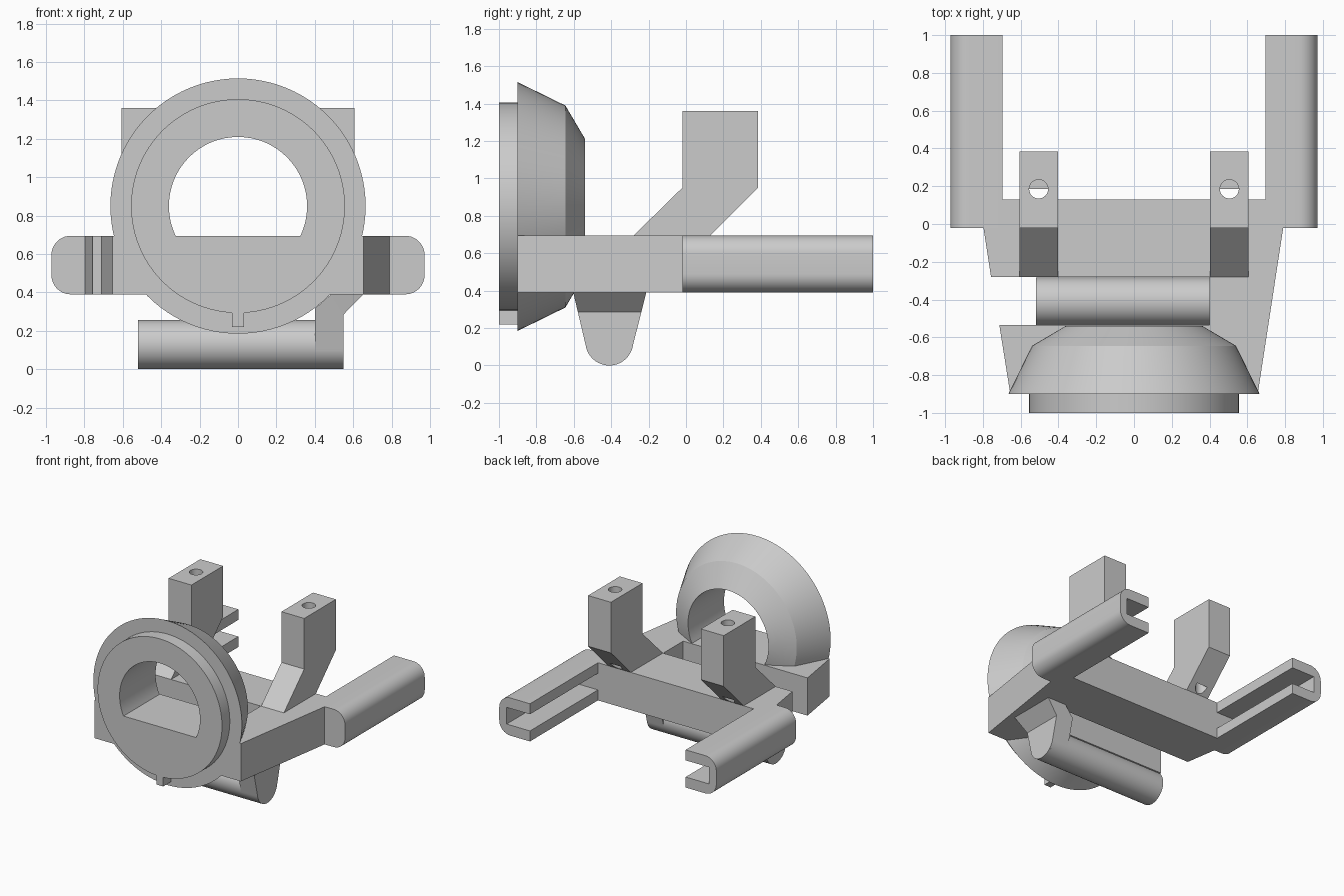
import bpy, bmesh
from math import sin, cos, pi, asin

if "Cube" in bpy.data.objects:
    bpy.data.objects.remove(bpy.data.objects["Cube"])

grey = bpy.data.materials.new("light_grey")
grey.diffuse_color = (0.6, 0.6, 0.6, 1)
grey.use_nodes = True
grey.node_tree.nodes["Principled BSDF"].inputs["Base Color"].default_value = (0.6, 0.6, 0.6, 1)


def finish(name, bm):
    bmesh.ops.recalc_face_normals(bm, faces=bm.faces)
    mesh = bpy.data.meshes.new(name)
    bm.to_mesh(mesh)
    bm.free()
    mesh.materials.append(grey)
    obj = bpy.data.objects.new(name, mesh)
    bpy.context.collection.objects.link(obj)
    return obj


def prism(name, points, axis, lo, hi):
    """Extrude a 2D outline along one axis between two positions."""
    place = {"x": lambda a, b, t: (t, a, b),
             "y": lambda a, b, t: (a, t, b),
             "z": lambda a, b, t: (a, b, t)}[axis]
    bm = bmesh.new()
    ends = [[bm.verts.new(place(a, b, t)) for a, b in points] for t in (lo, hi)]
    for ring in ends:
        bm.faces.new(ring)
    n = len(points)
    for i in range(n):
        j = (i + 1) % n
        bm.faces.new((ends[0][i], ends[0][j], ends[1][j], ends[1][i]))
    return finish(name, bm)


def arc(cx, cy, r, start, end, steps):
    return [(cx + r * cos(start + (end - start) * i / steps),
             cy + r * sin(start + (end - start) * i / steps)) for i in range(steps + 1)]


def circle(cx, cy, r, steps=32):
    return arc(cx, cy, r, 0, 2 * pi, steps)[:-1]


def boolean(obj, other, operation):
    mod = obj.modifiers.new("cut", "BOOLEAN")
    mod.object = other
    mod.operation = operation
    mod.solver = "EXACT"
    activate(obj)
    bpy.ops.object.modifier_apply(modifier=mod.name)
    bpy.data.objects.remove(other)


def activate(obj):
    bpy.ops.object.select_all(action="DESELECT")
    obj.select_set(True)
    bpy.context.view_layer.objects.active = obj


def smooth(obj):
    activate(obj)
    bpy.ops.object.shade_smooth_by_angle(angle=0.35)


BOTTOM, TOP = 0.39, 0.695
RING_Z, HOLE_R = 0.85, 0.36

# Tapered ring: stacked circles around the y axis
bm = bmesh.new()
profile = [(0.557, -1), (0.557, -0.9), (0.665, -0.9), (0.54, -0.645), (HOLE_R + 0.002, -0.54)]
loops = [[bm.verts.new((x, y, z)) for x, z in circle(0, RING_Z, r, 96)] for r, y in profile]
bm.faces.new(loops[0])
bm.faces.new(loops[-1])
for a, b in zip(loops, loops[1:]):
    for i in range(96):
        j = (i + 1) % 96
        bm.faces.new((a[i], a[j], b[j], b[i]))
ring = finish("tapered_ring", bm)

# Flat-bottomed opening through the ring
low = asin((TOP - RING_Z) / HOLE_R)
boolean(ring, prism("opening_cutter", arc(0, RING_Z, HOLE_R, low, pi - low, 64),
                    "y", -1.2, -0.3), "DIFFERENCE")
smooth(ring)

# Locating tab under the ring
prism("locating_tab", [(-0.03, 0.22), (0.03, 0.22), (0.03, 0.32), (-0.03, 0.32)], "y", -1, -0.89)

# Base plate with a slot open on one side
prism("base_plate", [(0.697, 0.13), (0.697, -0.02), (0.79, -0.02), (0.655, -0.9),
                     (-0.655, -0.9), (-0.713, -0.535), (0.4, -0.535), (0.4, -0.28),
                     (-0.757, -0.28), (-0.797, -0.02), (-0.697, -0.02), (-0.697, 0.13)],
      "z", BOTTOM, TOP)

# Side arms: solid root and inward-facing channel with rounded outside
for side, label in ((1, "left"), (-1, "right")):
    outer = [(0.697, BOTTOM)] + arc(0.872, BOTTOM + 0.1, 0.1, -pi / 2, 0, 10) \
        + arc(0.872, TOP - 0.1, 0.1, 0, pi / 2, 10) + [(0.697, TOP)]
    channel = [(0.697, 0.61), (0.905, 0.61), (0.905, 0.475), (0.697, 0.475)]
    for part, outline, lo, hi in (("arm_root", outer, -0.02, 0.13),
                                  ("arm", outer + channel, 0.13, 1)):
        smooth(prism(label + "_" + part, [(side * x, z) for x, z in outline], "y", lo, hi))

    # Cranked post with a vertical screw hole, narrowed to half at the bottom
    x = side * 0.505
    post = prism(label + "_post", [(-0.28, TOP), (-0.02, 0.95), (-0.02, 1.36),
                                   (0.385, 1.36), (0.385, 0.95), (0.13, TOP)],
                 "x", x - 0.102, x + 0.102)
    boolean(post, prism("hole_cutter", circle(x, 0.185, 0.05), "z", 0.9, 1.5), "DIFFERENCE")
    boolean(post, prism("half_hole_cutter", arc(x, 0.185, 0.05, pi, 2 * pi, 16),
                        "z", 0.6, 0.95), "DIFFERENCE")
    smooth(post)

# Cross pin below the plate
smooth(prism("cross_pin", circle(-0.41, 0.128, 0.128, 48), "x", -0.52, 0.54))

# Hanger: rounded side outline crossed with a leaning front outline
hanger = prism("pin_hanger", [(-0.605, BOTTOM + 0.01)] + arc(-0.41, 0.128, 0.128, pi * 1.05, pi * 1.95, 24)
               + [(-0.21, BOTTOM + 0.01)], "x", 0.3, 0.8)
boolean(hanger, prism("front_outline", [(0.4, -0.1), (0.55, -0.1), (0.55, 0.285), (0.652, BOTTOM),
                                        (0.485, BOTTOM), (0.4, 0.315)], "y", -0.8, 0), "INTERSECT")
smooth(hanger)
